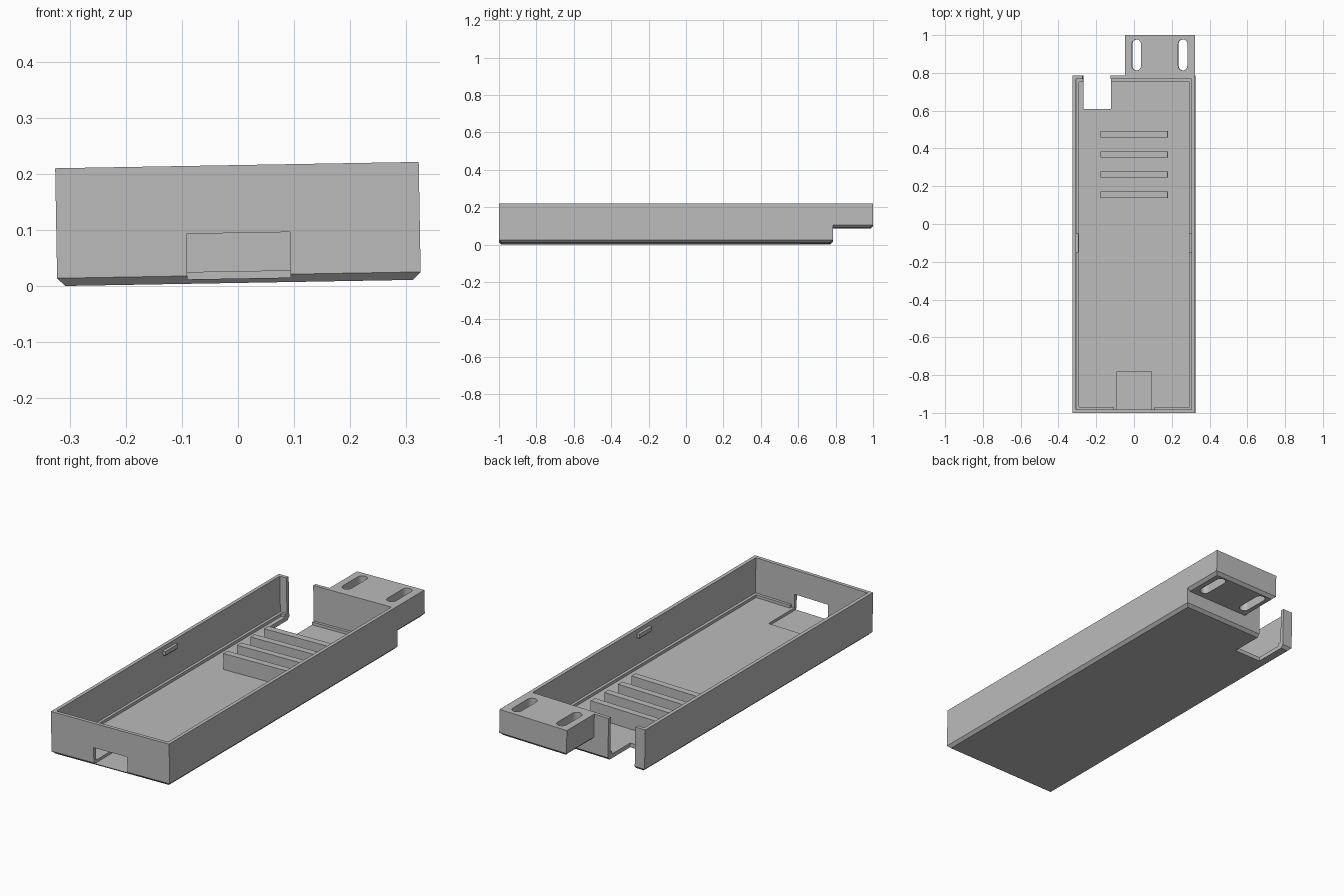
import bpy
import bmesh
import math
from mathutils import Matrix

cube = bpy.data.objects.get("Cube")
if cube:
    bpy.data.objects.remove(cube, do_unlink=True)

grey = bpy.data.materials.new("plain_grey")
grey.use_nodes = True
grey.diffuse_color = (0.5, 0.5, 0.5, 1)
grey.node_tree.nodes["Principled BSDF"].inputs["Base Color"].default_value = (0.5, 0.5, 0.5, 1)


def add_object(name, bm):
    bmesh.ops.recalc_face_normals(bm, faces=bm.faces)
    mesh = bpy.data.meshes.new(name)
    bm.to_mesh(mesh)
    bm.free()
    mesh.materials.append(grey)
    obj = bpy.data.objects.new(name, mesh)
    bpy.context.scene.collection.objects.link(obj)
    return obj


def prism(name, rings):
    """Stack of matching (outline, z) rings, closed at both ends."""
    bm = bmesh.new()
    loops = [[bm.verts.new((x, y, z)) for x, y in outline] for outline, z in rings]
    for low, high in zip(loops, loops[1:]):
        for i in range(len(low)):
            j = (i + 1) % len(low)
            bm.faces.new((low[i], low[j], high[j], high[i]))
    bm.faces.new(loops[0][::-1])
    bm.faces.new(loops[-1])
    return add_object(name, bm)


def rect(x, y, inset=0):
    x0, x1, y0, y1 = x[0] + inset, x[1] - inset, y[0] + inset, y[1] - inset
    return [(x0, y0), (x1, y0), (x1, y1), (x0, y1)]


def box(name, x, y, z, chamfer=0):
    """Box whose lower edges can be chamfered."""
    rings = [(rect(x, y, chamfer), z[0])]
    if chamfer:
        rings.append((rect(x, y), z[0] + chamfer))
    rings.append((rect(x, y), z[1]))
    return prism(name, rings)


def combine(target, other, operation):
    mod = target.modifiers.new("combine", 'BOOLEAN')
    mod.operation = operation
    mod.solver = 'EXACT'
    mod.object = other
    bpy.context.view_layer.update()
    graph = bpy.context.evaluated_depsgraph_get()
    mesh = bpy.data.meshes.new_from_object(target.evaluated_get(graph))
    target.modifiers.clear()
    target.data = mesh
    bpy.data.objects.remove(other, do_unlink=True)


HALF, BACK, TOP, FLOOR, EDGE = 0.324, 0.785, 0.21, 0.021, 0.014

# Tray shell with chamfered underside
tray = box("tray", (-HALF, HALF), (-1, BACK), (0, TOP), EDGE)

# Cavity, stepped so a narrow ledge runs around the floor
combine(tray, box("cavity", (-0.306, 0.306), (-0.982, 0.767), (0.035, 0.4)), 'DIFFERENCE')
combine(tray, box("floor_cavity", (-0.292, 0.292), (-0.968, 0.753), (FLOOR, 0.1)), 'DIFFERENCE')
combine(tray, box("ledge_gap", (-0.107, 0.107), (-0.982, -0.9), (FLOOR, 0.1)), 'DIFFERENCE')

# Mounting tab on the back
combine(tray, box("mounting_tab", (-0.045, HALF), (0.769, 1), (0.081, TOP), EDGE), 'UNION')

# Rounded slots through the tab
for cx in (0.015, 0.26):
    r, outline = 0.024, []
    for cy, start in ((0.953, 0), (0.837, math.pi)):
        for k in range(13):
            a = start + math.pi * k / 12
            outline.append((cx + r * math.cos(a), cy + r * math.sin(a)))
    combine(tray, prism("slot", [(outline, 0.05), (outline, 0.3)]), 'DIFFERENCE')

# Front opening with floor recess, and back notch
combine(tray, box("front_opening", (-0.092, 0.092), (-1.1, -0.78), (0.008, 0.089)), 'DIFFERENCE')
combine(tray, box("back_notch", (-0.27, -0.123), (0.61, 0.9), (-0.1, 0.4)), 'DIFFERENCE')
parts = [tray]

# Cross ribs on the floor
for i in range(4):
    y = 0.138 + i * 0.107
    parts.append(box(f"rib_{i + 1}", (-0.178, 0.178), (y, y + 0.033), (FLOOR - 0.005, 0.1)))

# Snap clips inside the long walls
for side, name in ((-1, "right_clip"), (1, "left_clip")):
    x = sorted((side * 0.292, side * 0.312))
    parts.append(box(name, x, (-0.15, -0.05), (0.165, 0.19), 0.006))

# Slight sideways lean of the whole tray
lean = (Matrix.Translation((0.0018, 0, 0.0055))
        @ Matrix.Rotation(math.radians(-1), 4, 'Y'))
for part in parts:
    part.data.transform(lean)
